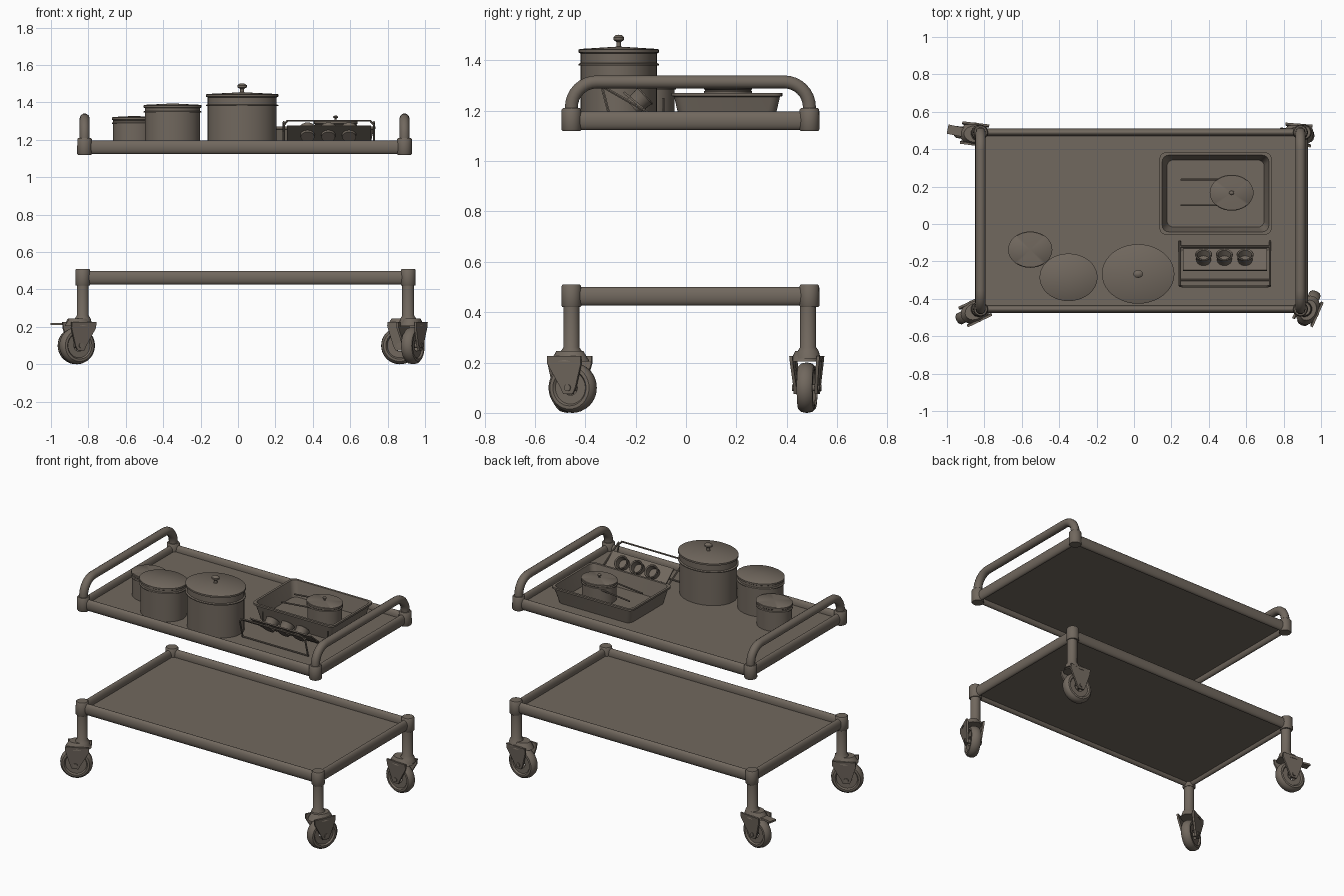
import bpy, bmesh, math
from mathutils import Matrix, Vector

if "Cube" in bpy.data.objects:
    bpy.data.objects.remove(bpy.data.objects["Cube"])

metal = bpy.data.materials.new("warm_grey_metal")
metal.diffuse_color = (0.165, 0.138, 0.112, 1)
metal.use_nodes = True
metal.node_tree.nodes["Principled BSDF"].inputs["Base Color"].default_value = metal.diffuse_color


def finish(ob, smooth=True):
    ob.data.materials.clear()
    ob.data.materials.append(metal)
    if smooth:
        bpy.ops.object.select_all(action='DESELECT')
        ob.select_set(True)
        bpy.context.view_layer.objects.active = ob
        bpy.ops.object.shade_smooth_by_angle(angle=math.radians(40))
    return ob


def from_bm(name, bm, matrix=Matrix(), smooth=True):
    bmesh.ops.recalc_face_normals(bm, faces=bm.faces)
    me = bpy.data.meshes.new(name)
    bm.to_mesh(me)
    bm.free()
    ob = bpy.data.objects.new(name, me)
    bpy.context.collection.objects.link(ob)
    ob.matrix_world = matrix
    return finish(ob, smooth)


def lathe(name, profile, matrix=Matrix(), sx=1.0, n=32):
    """Spin (radius, z) points round z; sx stretches along x."""
    bm = bmesh.new()
    rings = []
    for r, z in profile:
        if r == 0:
            rings.append([bm.verts.new((0, 0, z))] * n)
        else:
            rings.append([bm.verts.new((sx * r * math.cos(a), r * math.sin(a), z))
                          for a in (2 * math.pi * i / n for i in range(n))])
    for a, b in zip(rings, rings[1:]):
        for i in range(n):
            j = (i + 1) % n
            vs = list(dict.fromkeys((a[i], a[j], b[j], b[i])))
            if len(vs) > 2:
                bm.faces.new(vs)
    return from_bm(name, bm, matrix)


def tube(name, pts, r, res=3, closed=False):
    cu = bpy.data.curves.new(name, 'CURVE')
    cu.dimensions = '3D'
    cu.bevel_depth, cu.bevel_resolution, cu.use_fill_caps = r, res, True
    sp = cu.splines.new('POLY')
    sp.points.add(len(pts) - 1)
    for p, co in zip(sp.points, pts):
        p.co = (*co, 1)
    sp.use_cyclic_u = closed
    ob = bpy.data.objects.new(name, cu)
    bpy.context.collection.objects.link(ob)
    bpy.ops.object.select_all(action='DESELECT')
    ob.select_set(True)
    bpy.context.view_layer.objects.active = ob
    bpy.ops.object.convert(target='MESH')
    return finish(bpy.context.view_layer.objects.active)


def box(name, lo, hi):
    bm = bmesh.new()
    bmesh.ops.create_cube(bm, size=1)
    for v in bm.verts:
        v.co = [(a + b) / 2 + c * (b - a) for a, b, c in zip(lo, hi, v.co)]
    return from_bm(name, bm, smooth=False)


def rail(name, a, b, hw, hh):
    """Oval bar between two points."""
    a, b = Vector(a), Vector(b)
    d = b - a
    rot = Matrix((d.normalized().cross(Vector((0, 0, 1))), (0, 0, 1), d.normalized())).transposed()
    bm = bmesh.new()
    bmesh.ops.create_cone(bm, cap_ends=True, segments=20, radius1=1, radius2=1, depth=d.length)
    for v in bm.verts:
        v.co = (v.co.x * hw, v.co.y * hh, v.co.z)
    return from_bm(name, bm, Matrix.Translation((a + b) / 2) @ rot.to_4x4())


Y0, Y1 = -0.455, 0.49


# Trays: flat shelf, four oval rails and corner sockets
def tray(name, x0, x1, z_shelf, z_rail, z0, z1):
    box(name + "_shelf", (x0, Y0, z_shelf - 0.008), (x1, Y1, z_shelf))
    c = [(x0, Y0, z_rail), (x1, Y0, z_rail), (x1, Y1, z_rail), (x0, Y1, z_rail)]
    for i in range(4):
        rail(name + "_rail", c[i], c[(i + 1) % 4], 0.02, 0.037)
        lathe(name + "_socket", [(0, z0), (0.036, z0), (0.04, z0 + 0.006), (0.039, z1 - 0.006),
                                 (0.034, z1), (0, z1)], Matrix.Translation((c[i][0], c[i][1], 0)), n=24)


tray("upper_tray", -0.82, 0.89, 1.16, 1.16, 1.12, 1.21)
tray("lower_tray", -0.83, 0.91, 0.455, 0.463, 0.42, 0.51)

# Push handles: bent tubes at both ends
for x in (-0.82, 0.89):
    R, top = 0.1, 1.314
    pts = [(x, Y0, 1.18)]
    for k in range(9):
        a = math.pi / 2 * k / 8
        pts.append((x, Y0 + R - R * math.cos(a), top - R + R * math.sin(a)))
    pts += [(x, Y0 + Y1 - y, z) for _, y, z in reversed(pts)]
    tube("push_handle", pts, 0.027)


# Casters: leg, fork, wheel, axle
def caster(px, py, wx, wy, dx, dy):
    lathe("leg", [(0, 0.43), (0.032, 0.43), (0.032, 0.26), (0.042, 0.245), (0.05, 0.215), (0, 0.215)],
          Matrix.Translation((px, py, 0)), n=20)
    d = Vector((dx, dy, 0)).normalized()
    M = Matrix.Translation((wx, wy, 0)) @ Matrix((d, (-d.y, d.x, 0), (0, 0, 1))).transposed().to_4x4()
    spin = M @ Matrix.Translation((0, 0, 0.1)) @ Matrix.Rotation(math.pi / 2, 4, 'X')
    half = [(0.03, 0.0), (0.03, 0.022), (0.065, 0.022), (0.072, 0.032), (0.085, 0.031), (0.096, 0.02), (0.1, 0.0)]
    lathe("wheel", half + [(r, -z) for r, z in reversed(half[:-1])], spin, n=36)
    lathe("axle", [(0, -0.055), (0.014, -0.055), (0.014, 0.055), (0, 0.055)], spin, n=14)
    # tapering cheeks on both sides, joined by a hood on top
    side = [(-0.02, 0.075), (0.02, 0.075), (0.032, 0.1), (0.06, 0.195), (0.06, 0.225), (-0.085, 0.225),
            (-0.085, 0.195), (-0.032, 0.1)]
    for s in (-1, 1):
        bm = bmesh.new()
        rows = [[bm.verts.new((u, s * (0.036 + t + 0.1 * max(0, z - 0.1)), z)) for u, z in side]
                for t in (0, 0.012)]
        bm.faces.new(rows[0])
        bm.faces.new(rows[1])
        for i in range(len(side)):
            j = (i + 1) % len(side)
            bm.faces.new((rows[0][i], rows[0][j], rows[1][j], rows[1][i]))
        from_bm("fork_cheek", bm, M)
    bm = bmesh.new()
    bmesh.ops.create_cone(bm, cap_ends=True, segments=20, radius1=0.072, radius2=0.05, depth=0.04,
                          matrix=Matrix.Translation((-0.012, 0, 0.225)) @ Matrix.Diagonal((1.12, 0.86, 1, 1)))
    from_bm("fork_hood", bm, M)


caster(-0.83, Y0, -0.86, -0.472, -0.87, -0.42)
caster(0.91, Y0, 0.935, -0.45, 0.4, 0.9)
caster(0.91, Y1 - 0.005, 0.865, 0.477, -1, 0.08)
caster(-0.83, Y1 - 0.005, -0.865, 0.482, -1, 0.12)

# Brake pedal on the rear left caster
bm = bmesh.new()
bmesh.ops.create_cube(bm, size=1, matrix=Matrix.Translation((-0.935, 0.495, 0.215))
                      @ Matrix.Rotation(-0.2, 4, 'Z') @ Matrix.Diagonal((0.125, 0.05, 0.012, 1)))
from_bm("brake_pedal", bm)


# Lidded pots: oval body, collar, shallow cone lid, optional knob
def pot(name, x, y, r, z0, z_collar, z_lid, knob=0):
    M = Matrix.Translation((x, y, 0))
    lathe(name + "_body", [(0, z0), (r * .95, z0), (r * .95, z_collar), (r, z_collar), (r, z_collar + .006),
                           (r * .95, z_collar + .01), (r * .95, z_lid - .015)], M, 1.22, 40)
    lathe(name + "_lid", [(r * .95, z_lid - .018), (r, z_lid - .014), (r, z_lid - .003), (r * .97, z_lid),
                          (0, z_lid + r * .06)], M, 1.22, 40)
    if knob:
        k, z = knob, z_lid
        lathe(name + "_knob", [(k, z), (k * .45, z + k * .5), (k * .4, z + k * 1.3), (k, z + k * 1.7),
                               (k, z + k * 2.2), (k * .6, z + k * 2.6), (0, z + k * 2.7)], M, 1.22, 16)


pot("large_pot", 0.022, -0.267, 0.159, 1.16, 1.38, 1.445, 0.021)
pot("medium_pot", -0.35, -0.285, 0.127, 1.16, 1.345, 1.387)
pot("small_pot", -0.555, -0.137, 0.097, 1.16, 1.285, 1.322)
pot("saucepan", 0.522, 0.167, 0.096, 1.172, 1.27, 1.3, 0.011)

# Saucepan handle: two wires with a cross end
tube("saucepan_handle", [(0.46, 0.237, 1.265), (0.25, 0.237, 1.245)], 0.005, 1)
tube("saucepan_handle", [(0.46, 0.1, 1.265), (0.25, 0.1, 1.245)], 0.005, 1)


# Roasting pan: nested rounded rectangles with flared walls and a rim
def round_rect(hx, hy, r):
    return [(sx * (hx - r) + r * math.cos(a), sy * (hy - r) + r * math.sin(a))
            for q, (sx, sy) in enumerate(((1, 1), (-1, 1), (-1, -1), (1, -1)))
            for a in ((q + k / 4) * math.pi / 2 for k in range(5))]


bm = bmesh.new()
loops = [[bm.verts.new((u, v, z)) for u, v in round_rect(0.3 - i, 0.22 - i, 0.035)]
         for i, z in ((0.032, 1.16), (0.01, 1.255), (0, 1.258), (0, 1.27), (0.015, 1.27), (0.04, 1.172))]
for a, b in zip(loops, loops[1:]):
    for i in range(len(a)):
        j = (i + 1) % len(a)
        bm.faces.new((a[i], a[j], b[j], b[i]))
bm.faces.new(loops[0])
bm.faces.new(loops[-1])
from_bm("roasting_pan", bm, Matrix.Translation((0.436, 0.163, 0)))

# Wire rack: front hoop, side wires and base
xl, xr = 0.245, 0.727
tube("rack_hoop", [(xl, -0.30, 1.165), (xl, -0.33, 1.28), (xl + .02, -0.335, 1.302),
                   (xr - .02, -0.335, 1.302), (xr, -0.33, 1.28), (xr, -0.30, 1.165)], 0.006, 1)
for x in (xl, xr):
    tube("rack_side", [(x, -0.33, 1.295), (x, -0.12, 1.175), (x, -0.09, 1.175), (x, -0.09, 1.25)], 0.006, 1)
tube("rack_base", [(xl, -0.30, 1.168), (xr, -0.30, 1.168)], 0.005, 1)
tube("rack_back", [(xl, -0.12, 1.175), (xr, -0.12, 1.175)], 0.005, 1)

# Sloping holder plate with three tilted cups
bm = bmesh.new()
bmesh.ops.create_cube(bm, size=1, matrix=Matrix.Translation((0.486, -0.19, 1.225))
                      @ Matrix.Rotation(-math.radians(40), 4, 'X') @ Matrix.Diagonal((0.45, 0.15, 0.008, 1)))
from_bm("holder_plate", bm, smooth=False)
for x in (0.372, 0.483, 0.594):
    M = Matrix.Translation((x, -0.19, 1.235)) @ Matrix.Rotation(-math.radians(48), 4, 'X')
    lathe("holder_cup", [(0, -0.03), (0.037, -0.03), (0.042, 0.03), (0.046, 0.035), (0.042, 0.04),
                         (0.035, 0.035), (0.03, 0.0), (0, 0.0)], M, n=20)
